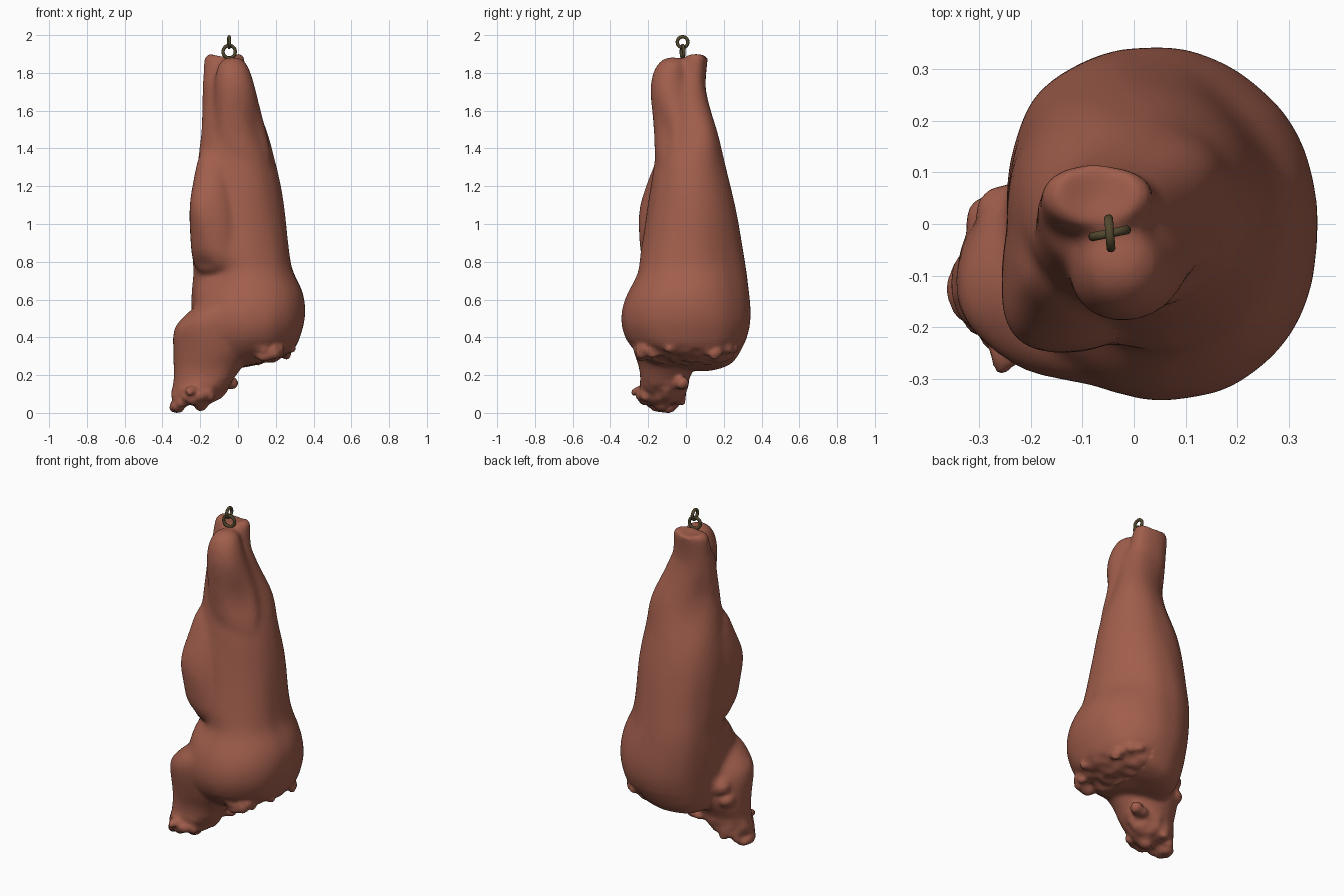
import bpy, bmesh, math, random
from mathutils import Vector, Matrix, noise

if "Cube" in bpy.data.objects:
    bpy.data.objects.remove(bpy.data.objects["Cube"])

random.seed(4)

def material(name, rgb):
    m = bpy.data.materials.new(name)
    m.diffuse_color = (*rgb, 1)
    m.use_nodes = True
    m.node_tree.nodes["Principled BSDF"].inputs["Base Color"].default_value = m.diffuse_color
    return m

MEAT = material("dried meat brown", (0.355, 0.112, 0.072))
IRON = material("dark brass", (0.085, 0.065, 0.028))

def loft(bm, sections, n=24, power=2.2):
    """Closed skin through (z, xmin, xmax, ymin, ymax, tilt) rounded sections."""
    rings = []
    for z, x0, x1, y0, y1, tilt in sections:
        ring = []
        for i in range(n):
            a = 2 * math.pi * i / n
            c, s = math.cos(a), math.sin(a)
            dx = math.copysign(abs(c) ** (2 / power), c) * (x1 - x0) / 2
            dy = math.copysign(abs(s) ** (2 / power), s) * (y1 - y0) / 2
            ring.append(bm.verts.new(((x0 + x1) / 2 + dx, (y0 + y1) / 2 + dy, z + tilt * dx)))
        rings.append(ring)
    for a, b in zip(rings, rings[1:]):
        for i in range(n):
            j = (i + 1) % n
            bm.faces.new((a[i], b[i], b[j], a[j]))
    bm.faces.new(rings[0])
    bm.faces.new(rings[-1][::-1])

def lump(bm, p, r):
    bmesh.ops.create_icosphere(bm, subdivisions=2, radius=r,
                               matrix=Matrix.Translation(p) @ Matrix.Diagonal((1, 1, random.uniform(.7, 1.1), 1)))

def soften(bm, verts, times):
    for _ in range(times):
        bmesh.ops.smooth_vert(bm, verts=verts, factor=.5, use_axis_x=True, use_axis_y=True, use_axis_z=True)

bm = bmesh.new()

# main body, swelling into a thick skirt at the bottom
loft(bm, [(1.8, -.17, .04, -.09, .098, 0), (1.7, -.185, .08, -.1, .112, 0),
          (1.6, -.195, .12, -.12, .137, 0), (1.4, -.215, .185, -.165, .192, 0),
          (1.2, -.235, .23, -.18, .245, 0), (1.0, -.248, .262, -.212, .288, 0),
          (.82, -.245, .285, -.25, .318, 0), (.74, -.245, .30, -.265, .33, 0),
          (.66, -.245, .338, -.30, .338, .06), (.58, -.245, .364, -.335, .347, .06),
          (.5, -.245, .364, -.35, .35, 0), (.42, -.24, .34, -.338, .338, 0),
          (.35, -.235, .32, -.295, .305, .03), (.30, -.225, .29, -.25, .275, .1),
          (.255, -.18, .24, -.19, .245, .18), (.235, -.1, .16, -.12, .17, .18)])
# tendon stump at the back of the top
loft(bm, [(1.905, -.178, .035, -.005, .118, 0), (1.89, -.182, .038, -.008, .12, 0),
          (1.8, -.188, .04, -.03, .108, 0), (1.7, -.195, .06, -.05, .106, 0),
          (1.55, -.205, .1, -.1, .14, 0), (1.3, -.2, .1, -.12, .16, 0)])
# rounded front lobe
loft(bm, [(1.885, -.065, .01, -.1, -.03, 0), (1.865, -.1, .045, -.145, 0, 0),
          (1.8, -.122, .075, -.185, .0, 0), (1.7, -.128, .1, -.197, .02, 0),
          (1.6, -.128, .125, -.188, .05, 0), (1.4, -.14, .18, -.172, .05, 0),
          (1.2, -.15, .2, -.15, .05, 0)], power=2.1)
# fold along the front left side
loft(bm, [(1.42, -.215, -.04, -.13, 0, 0), (1.25, -.238, -.03, -.192, .05, 0),
          (1.1, -.252, .0, -.24, .08, 0), (.97, -.256, .03, -.255, .1, 0),
          (.83, -.25, .05, -.245, .1, 0), (.7, -.24, .05, -.23, .1, 0)])
# torn shank, flowing out of the skirt and hanging at the lower left
loft(bm, [(.62, -.22, .12, -.28, 0, .2), (.55, -.30, .17, -.31, .05, .24),
          (.49, -.35, .18, -.315, .06, .16), (.4, -.348, .2, -.30, .1, .12),
          (.31, -.348, .18, -.275, .1, .2), (.25, -.345, .11, -.25, .05, .28),
          (.18, -.348, .02, -.24, .01, .3), (.11, -.36, -.03, -.25, .01, .25),
          (.06, -.345, -.1, -.23, .0, .15), (.028, -.28, -.14, -.19, -.06, 0)], power=2.0)
# ragged lumps in two groups on the cut rim, and round the shank end
for i in range(18):
    a = math.radians(random.uniform(-75, -15) if i % 3 else random.uniform(20, 65))
    k = random.uniform(.8, .9)
    lump(bm, (.05 + .28 * k * math.cos(a), .31 * k * math.sin(a),
              .325 + random.uniform(-.03, .025)), random.uniform(.025, .045))
for i in range(18):
    a = 2 * math.pi * i / 18
    lump(bm, (-.215 + .11 * math.cos(a), -.125 + .10 * math.sin(a),
              .09 + .05 * math.cos(a) + random.uniform(-.03, .02)), random.uniform(.028, .045))
for p, r in (((-.035, -.02, .155), .04), ((-.07, -.03, .14), .045), ((-.25, -.25, .11), .035),
             ((-.255, -.275, .1), .02), ((-.2, -.13, .045), .045), ((-.1, -.1, .12), .05),
             ((-.27, .0, .3), .06), ((-.24, .01, .38), .07)):
    lump(bm, p, r)

# fuse all the pieces into one skin
mesh = bpy.data.meshes.new("hanging_meat")
bm.to_mesh(mesh)
bm.free()
meat = bpy.data.objects.new("hanging_meat", mesh)
bpy.context.collection.objects.link(meat)
sub = meat.modifiers.new("round", 'SUBSURF')
sub.levels = 1
fuse = meat.modifiers.new("fuse", 'REMESH')
fuse.mode = 'VOXEL'
fuse.voxel_size = .0105
dg = bpy.context.evaluated_depsgraph_get()
fused = bpy.data.meshes.new_from_object(meat.evaluated_get(dg))
meat.modifiers.clear()
meat.data = fused

# pushes and dents on the corners: direction, height, spread, amount
PUSHES = [((1, 1), 1.47, .13, .025), ((1, 1), .8, .3, -.03), ((-1, 1), 1.45, .2, -.045),
          ((-1, -1), .74, .08, -.055), ((-1, -1), 1.1, .13, .025), ((1, -1), 1.5, .15, -.035),
          ((-1, 1), .65, .2, .015)]

# soften the flesh, then wrinkle the torn underside
bm = bmesh.new()
bm.from_mesh(fused)
soften(bm, [v for v in bm.verts if v.co.z > .4], 14)
soften(bm, bm.verts[:], 3)
bm.normal_update()
for v in bm.verts:
    p, nrm = v.co.copy(), v.normal.copy()
    rim = .36 if p.x > .1 else .17
    torn = max(0, min(1, (rim - p.z) / .06))
    grain = noise.noise(Vector((p.x * 9, p.y * 9, p.z * 2.2)))
    v.co += nrm * (.005 * grain + .014 * torn * noise.noise(p * 16))
    for d, z, spread, amount in PUSHES:
        d = Vector((*d, 0)).normalized()
        v.co += d * amount * max(0, nrm.dot(d)) ** 3 * math.exp(-((p.z - z) / spread) ** 2)
    # hollow in the tendon's cut end
    r = (Vector((p.x + .07, p.y - .06)).length) / .07
    if p.z > 1.86 and r < 1 and nrm.z > .3:
        v.co.z -= .02 * (1 - r * r)
soften(bm, [v for v in bm.verts if v.co.z > .4], 4)
low = min(v.co.z for v in bm.verts)
for v in bm.verts:
    v.co.z -= low * max(0, 1 - v.co.z / .5)
bm.to_mesh(fused)
bm.free()
fused.materials.clear()
fused.materials.append(MEAT)
for poly in fused.polygons:
    poly.use_smooth = True
    poly.material_index = 0

# two linked rings at the top
for name, loc, rot, r in (("lower_ring", (-.047, -.018, 1.912), (math.pi / 2, 0, .2), .033),
                          ("upper_ring", (-.047, -.018, 1.963), (0, math.pi / 2, .08), .028)):
    bpy.ops.mesh.primitive_torus_add(location=loc, rotation=rot, major_radius=r, minor_radius=.009,
                                     major_segments=28, minor_segments=10)
    ring = bpy.context.object
    ring.name = name
    ring.data.materials.append(IRON)
    bpy.ops.object.shade_smooth()
